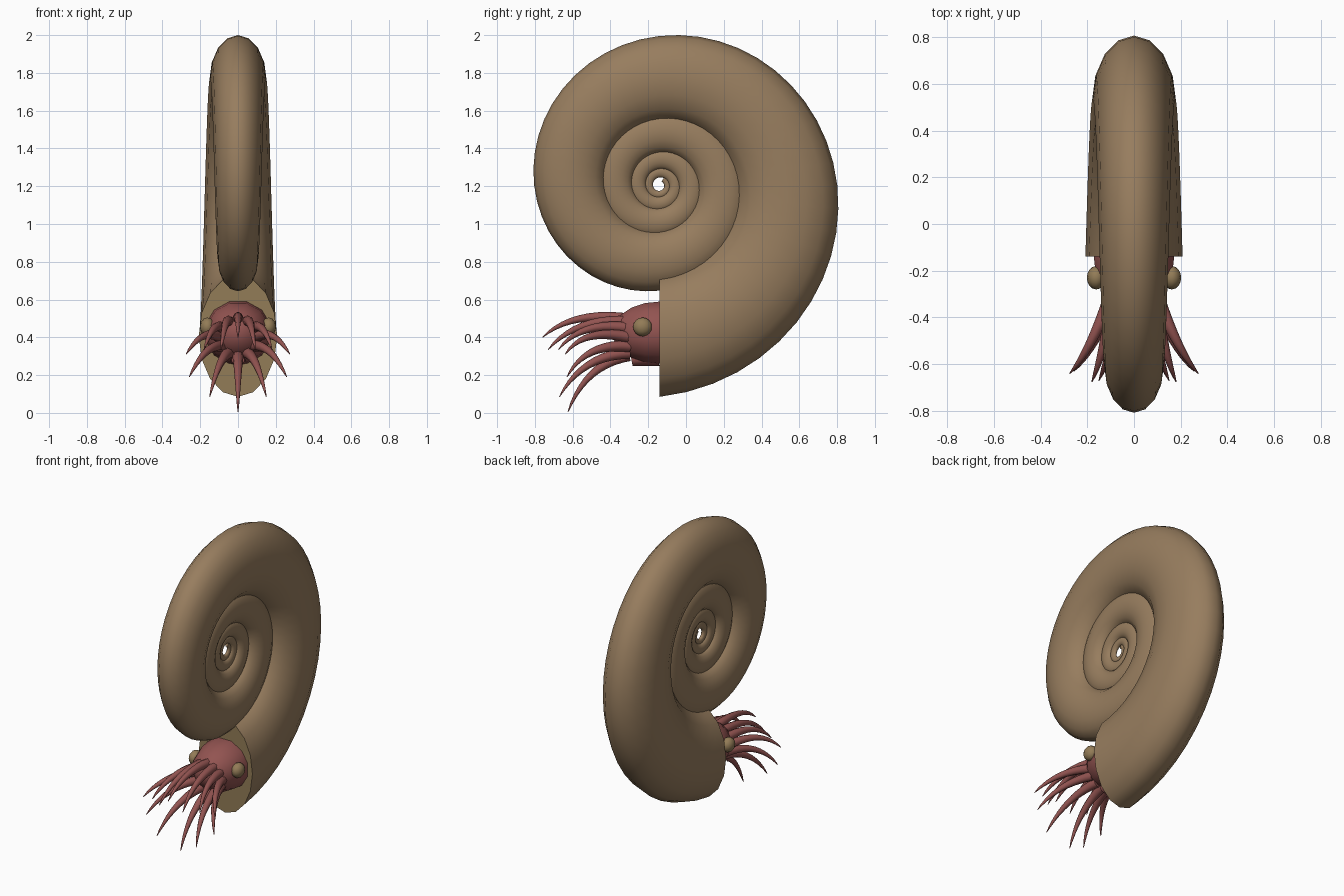
import bpy, bmesh, math
from mathutils import Vector, Matrix

cube = bpy.data.objects.get("Cube")
if cube:
    bpy.data.objects.remove(cube, do_unlink=True)


def material(name, rgb):
    m = bpy.data.materials.new(name)
    m.use_nodes = True
    m.diffuse_color = (*rgb, 1)
    m.node_tree.nodes["Principled BSDF"].inputs["Base Color"].default_value = (*rgb, 1)
    return m


SHELL = material("shell_brown", (0.31, 0.205, 0.113))
OLIVE = material("olive_tan", (0.29, 0.20, 0.095))
FLESH = material("flesh_red", (0.29, 0.088, 0.082))


def finish(name, bm, *mats, smooth=50):
    bmesh.ops.recalc_face_normals(bm, faces=bm.faces)
    mesh = bpy.data.meshes.new(name)
    bm.to_mesh(mesh)
    bm.free()
    ob = bpy.data.objects.new(name, mesh)
    bpy.context.collection.objects.link(ob)
    for m in mats:
        mesh.materials.append(m)
    bpy.ops.object.select_all(action="DESELECT")
    ob.select_set(True)
    bpy.context.view_layer.objects.active = ob
    bpy.ops.object.shade_smooth_by_angle(angle=math.radians(smooth))
    return ob


def loft(rings):
    """Skin a list of point rings and close both ends."""
    bm = bmesh.new()
    loops = [[bm.verts.new(p) for p in ring] for ring in rings]
    n = len(loops[0])
    for a, b in zip(loops, loops[1:]):
        for i in range(n):
            j = (i + 1) % n
            bm.faces.new((a[i], a[j], b[j], b[i]))
    caps = [bm.faces.new(loops[0]), bm.faces.new(loops[-1])]
    return bm, caps


def ellipsoid(name, center, radii, mat, segments, rings, turn=0):
    """Ellipsoid with its poles along y."""
    bm = bmesh.new()
    bmesh.ops.create_uvsphere(bm, u_segments=segments, v_segments=rings, radius=1)
    bm.transform(Matrix.Translation(center) @ Matrix.Diagonal((*radii, 1))
                 @ Matrix.Rotation(math.pi / 2, 4, "X") @ Matrix.Rotation(turn, 4, "Z"))
    return finish(name, bm, mat, smooth=60)


# Coiled shell: an elliptical tube swept inward along a logarithmic spiral
TURNS, STEPS, SIDES, SHRINK = 4.42, 48, 16, 0.498
AXIS = Vector((0, -0.14, 1.205))
rings = []
for k in range(int(TURNS * STEPS) + 1):
    t = k / STEPS
    size = SHRINK ** t
    a = math.tau * t - math.pi / 2
    out = Vector((0, math.cos(a), math.sin(a)))
    ring = []
    for s in range(SIDES):
        u = math.tau * s / SIDES
        ring.append(AXIS + out * size * (0.798 + 0.322 * math.cos(u))
                    + Vector((0.208 * size * math.sin(u), 0, 0)))
    rings.append(ring)
bm, caps = loft(rings)
caps[0].material_index = 1
finish("shell", bm, SHELL, OLIVE)

# Head and eyes
ellipsoid("head", (0, -0.14, 0.425), (0.178, 0.25, 0.17), FLESH, 12, 10, math.pi / 12)
for side, label in ((1, "left"), (-1, "right")):
    ellipsoid(label + "_eye", (side * 0.162, -0.23, 0.455), (0.04, 0.05, 0.05), OLIVE, 12, 8)


def tentacle(name, base, tip, width=0.029, sides=8, steps=10):
    """Tapered arm that arches forward and droops to its tip."""
    base, tip = Vector(base), Vector(tip)
    mid = (base + tip) / 2 + Vector((0, -0.035, 0.05))
    ctrl = mid * 2 - (base + tip) / 2
    rings = []
    for k in range(steps + 1):
        t = k / steps
        p = base * (1 - t) ** 2 + ctrl * 2 * t * (1 - t) + tip * t * t
        d = ((ctrl - base) * (1 - t) + (tip - ctrl) * t).normalized()
        across = d.cross(Vector((0, 0, 1))).normalized() if abs(d.z) < 0.99 else Vector((1, 0, 0))
        up = across.cross(d)
        r = width * (1 - t) ** 0.75 + 0.002
        rings.append([p + r * (across * math.cos(math.tau * s / sides)
                               + up * math.sin(math.tau * s / sides)) for s in range(sides)])
    bm, _ = loft(rings)
    finish(name, bm, FLESH, smooth=60)


# Ring of twelve arms, from the top one round to the bottom one
TIPS = [(0, -0.76, 0.40), (0.09, -0.73, 0.335), (0.18, -0.675, 0.335),
        (0.275, -0.64, 0.31), (0.258, -0.63, 0.19), (0.15, -0.67, 0.085),
        (0, -0.625, 0.005)]
for i, tip in enumerate(TIPS):
    a = math.pi / 2 - i * math.pi / 6
    bx, bz = 0.095 * math.cos(a), 0.4 + 0.095 * math.sin(a)
    middle = i in (0, len(TIPS) - 1)
    for side in ((1,) if middle else (1, -1)):
        label = "middle" if middle else ("left" if side > 0 else "right")
        tentacle(f"{label}_tentacle_{i + 1}", (side * bx, -0.3, bz),
                 (side * tip[0], tip[1], tip[2]))

# Short funnel under the head
bm = bmesh.new()
bmesh.ops.create_cone(bm, cap_ends=True, segments=10, radius1=0.06, radius2=0.035, depth=0.14)
bm.transform(Matrix.Translation((0, -0.22, 0.295)) @ Matrix.Rotation(math.radians(100), 4, "X"))
finish("funnel", bm, FLESH)
